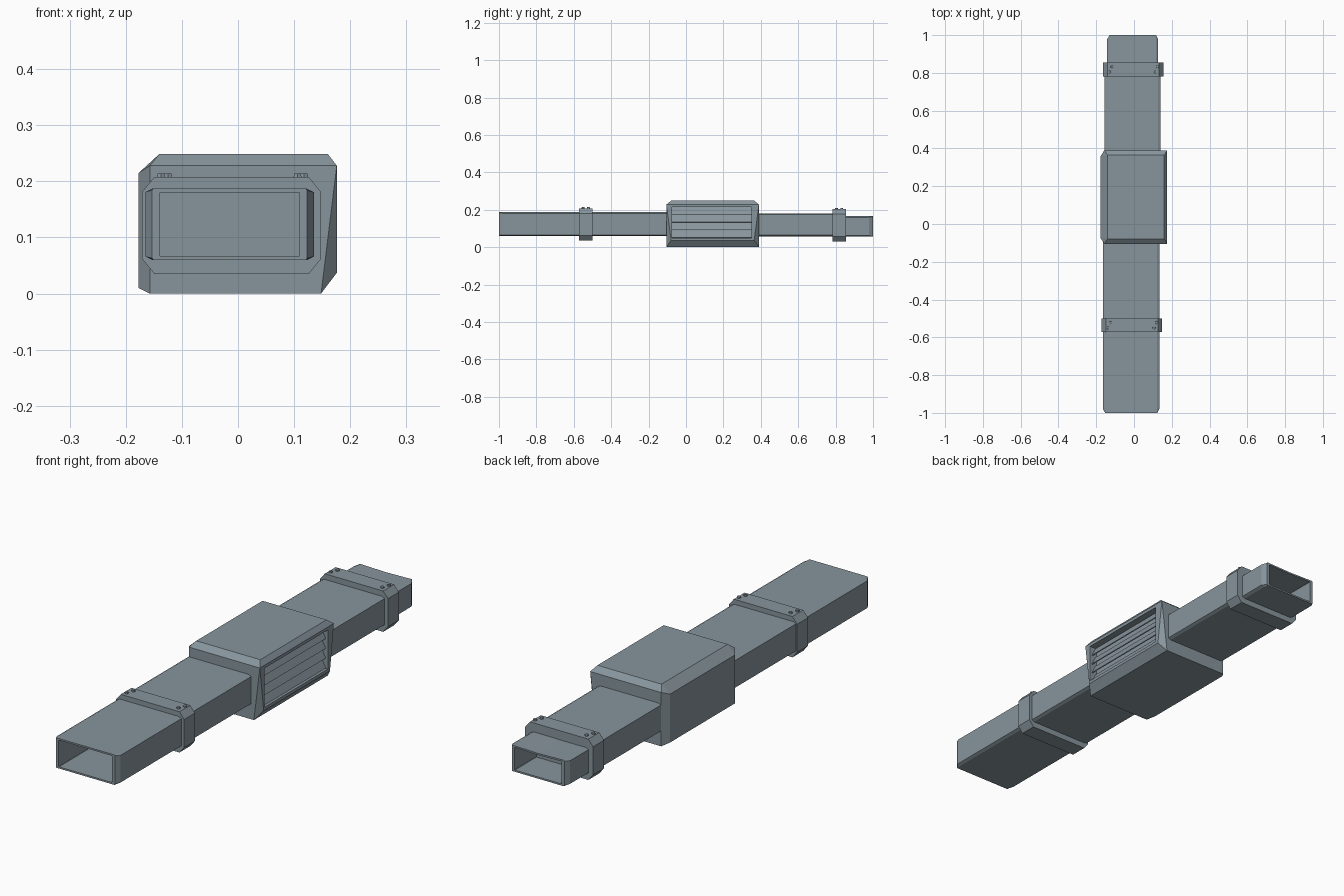
import bpy, bmesh, math
from mathutils import Matrix

if "Cube" in bpy.data.objects:
    bpy.data.objects.remove(bpy.data.objects["Cube"])

steel = bpy.data.materials.new("blue_grey_steel")
steel.diffuse_color = (0.243, 0.30, 0.335, 1)
steel.use_nodes = True
steel.node_tree.nodes["Principled BSDF"].inputs["Base Color"].default_value = steel.diffuse_color


def finish(bm, name):
    bmesh.ops.recalc_face_normals(bm, faces=bm.faces)
    me = bpy.data.meshes.new(name)
    bm.to_mesh(me)
    bm.free()
    me.materials.append(steel)
    ob = bpy.data.objects.new(name, me)
    bpy.context.collection.objects.link(ob)
    return ob


def section(y, x0, x1, z0, z1, cx, cz, dip=0.0):
    # chamfered rectangle in the xz plane, optionally sagging at top centre
    return [(x0 + cx, y, z0), (x1 - cx, y, z0), (x1, y, z0 + cz), (x1, y, z1 - cz),
            (x1 - cx, y, z1), ((x0 + x1) / 2, y, z1 - dip), (x0 + cx, y, z1),
            (x0, y, z1 - cz), (x0, y, z0 + cz)]


def loft(name, rings):
    bm = bmesh.new()
    rows = [[bm.verts.new(p) for p in r] for r in rings]
    n = len(rows[0])
    for a, b in zip(rows, rows[1:]):
        for i in range(n):
            j = (i + 1) % n
            bm.faces.new((a[i], a[j], b[j], b[i]))
    bm.faces.new(rows[0])
    bm.faces.new(rows[-1])
    return finish(bm, name)


def duct(name, y_open, y_end, y_floor, x0, x1, z0, z1, wall=0.013, dip=0.0):
    # tube with tapered mouth at y_open, closed deep inside at y_floor
    d = 0.022 if y_end > y_open else -0.022
    m = 0.012
    inner = (x0 + m + wall, x1 - m - wall, z0 + 0.007, z1 - 0.007, 0.001, 0.001, dip)
    return loft(name, [
        section(y_floor, *inner),
        section(y_open, *inner),
        section(y_open, x0 + m, x1 - m, z0, z1, 0.002, 0.003, dip),
        section(y_open + d, x0, x1, z0, z1, 0.012, 0.006, dip),
        section(y_end, x0, x1, z0, z1, 0.012, 0.006)])


# ducts
duct("front_duct", -1, -0.05, -0.15, -0.165, 0.135, 0.06, 0.187)
duct("rear_duct", 0.835, 0.3, 0.45, -0.155, 0.14, 0.058, 0.18)
duct("rear_end_duct", 1.0, 0.81, 0.83, -0.142, 0.128, 0.056, 0.166, dip=0.003)

# clamp bands with bolt heads
for name, y0, y1, x0, x1, z0, z1 in (
        ("front_band", -0.572, -0.50, -0.171, 0.148, 0.035, 0.208),
        ("rear_band", 0.782, 0.855, -0.163, 0.155, 0.031, 0.204)):
    loft(name, [section(y, x0, x1, z0, z1, 0.022, 0.027) for y in (y0, y1)])
    bm = bmesh.new()
    for bx, s in ((x0 + 0.04, 1), (x1 - 0.036, -1)):
        for k in (-1, 1):
            bmesh.ops.create_cone(
                bm, cap_ends=True, segments=6, radius1=0.009, radius2=0.007, depth=0.012,
                matrix=Matrix.Translation((bx + k * 0.006, (y0 + y1) / 2 + k * 0.014, z1)))
    finish(bm, name + "_bolts")

# central housing: chamfered hull, mirrored along its length
mid, half = 0.1425, 0.2475
pts = [(-0.14, 0.222, 0.249), (0.16, 0.222, 0.249),
       (-0.157, half, 0.228), (-0.157, half, 0.0), (0.148, half, 0.0), (0.176, half, 0.228),
       (-0.177, 0.217, 0.215), (-0.177, 0.217, 0.01), (0.176, 0.222, 0.037)]
bm = bmesh.new()
for x, y, z in pts:
    for s in (-1, 1):
        bm.verts.new((x, mid + s * y, z))
bmesh.ops.convex_hull(bm, input=bm.verts)
bmesh.ops.dissolve_limit(bm, angle_limit=0.02, verts=bm.verts, edges=bm.edges)
housing = finish(bm, "housing")

# louvre recess
bm = bmesh.new()
bmesh.ops.create_cube(bm, size=1, matrix=Matrix.Translation((0.19, 0.1375, 0.1325))
                      @ Matrix.Diagonal((0.1, 0.425, 0.165, 1)))
cutter = finish(bm, "recess_cutter")
cutter.hide_render = True
cutter.hide_viewport = True
mod = housing.modifiers.new("recess", "BOOLEAN")
mod.object = cutter
mod.operation = 'DIFFERENCE'
mod.solver = 'EXACT'

# louvre slats, tilted down and outwards
bm = bmesh.new()
for i in range(4):
    z = 0.070 + i * 0.0415
    bmesh.ops.create_cube(bm, size=1, matrix=Matrix.Translation((0.154, 0.1375, z))
                          @ Matrix.Rotation(math.radians(-28), 4, 'Y')
                          @ Matrix.Diagonal((0.004, 0.425, 0.044, 1)))
finish(bm, "louvre_slats")
